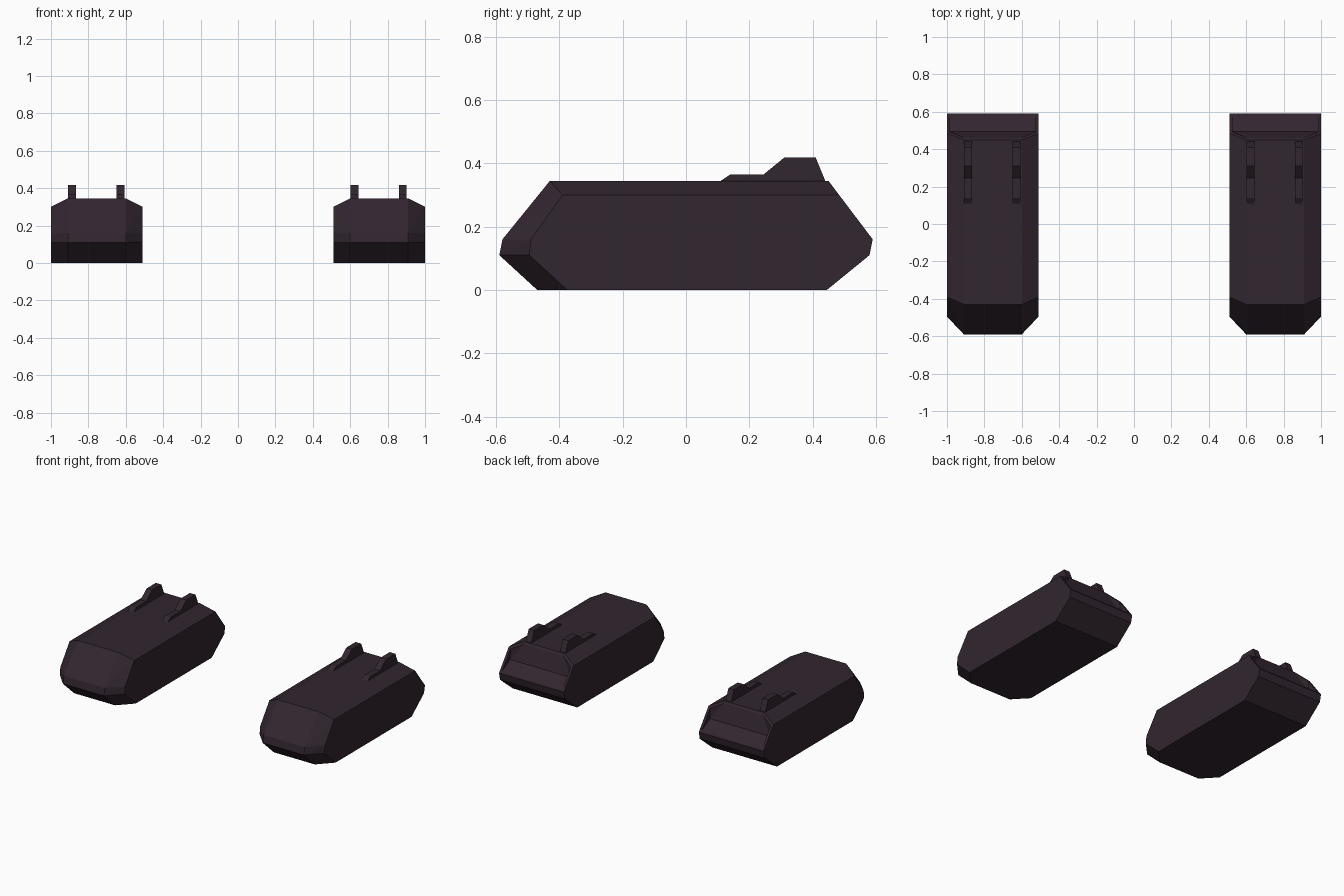
import bpy, bmesh, math
from mathutils import Vector

if "Cube" in bpy.data.objects:
    bpy.data.objects.remove(bpy.data.objects["Cube"])

mat = bpy.data.materials.new("dark plum")
mat.diffuse_color = (0.032, 0.019, 0.029, 1)
mat.use_nodes = True
mat.node_tree.nodes["Principled BSDF"].inputs["Base Color"].default_value = mat.diffuse_color


def finish(name, bm, x):
    bmesh.ops.recalc_face_normals(bm, faces=bm.faces)
    me = bpy.data.meshes.new(name)
    bm.to_mesh(me)
    bm.free()
    ob = bpy.data.objects.new(name, me)
    ob.location.x = x
    me.materials.append(mat)
    bpy.context.collection.objects.link(ob)
    return ob


def convex(name, half_points, x):
    """Convex solid from points given on one side, mirrored across x."""
    bm = bmesh.new()
    for px, y, z in half_points:
        for s in (-1, 1):
            bm.verts.new((s * px, y, z))
    res = bmesh.ops.convex_hull(bm, input=bm.verts)
    junk = [v for v in res["geom_interior"] if isinstance(v, bmesh.types.BMVert)]
    if junk:
        bmesh.ops.delete(bm, geom=junk, context='VERTS')
    bmesh.ops.dissolve_limit(bm, angle_limit=math.radians(1), verts=bm.verts, edges=bm.edges)
    return finish(name, bm, x)


def plate(name, profile, width, x):
    """Side profile (y, z) extruded along x."""
    bm = bmesh.new()
    f = bm.faces.new([bm.verts.new((-width / 2, y, z)) for y, z in profile])
    ext = bmesh.ops.extrude_face_region(bm, geom=[f])
    verts = [v for v in ext["geom"] if isinstance(v, bmesh.types.BMVert)]
    bmesh.ops.translate(bm, verts=verts, vec=(width, 0, 0))
    return finish(name, bm, x)


IN, OUT = 0.155, 0.245


def slope_y(z):
    return 0.45 + (0.345 - z) * 0.757


# pod body: narrow nose, chamfered top, full-width tail
body = [
    (IN, -0.43, 0.345), (IN, -0.58, 0.16), (IN, -0.59, 0.11), (IN, -0.47, 0),
    (OUT, -0.39, 0.30), (OUT, -0.49, 0.16), (OUT, -0.495, 0.11), (OUT, -0.375, 0),
    (IN, 0.45, 0.345), (OUT, slope_y(0.30), 0.30), (OUT, 0.59, 0.16),
    (OUT, 0.58, 0.11), (OUT, 0.445, 0),
]

# recess in the tail slope, pushed out past the surface for a clean cut
rim = [(0.148, slope_y(0.332), 0.332), (0.228, slope_y(0.29), 0.29),
       (0.228, slope_y(0.172), 0.172)]
recess = rim + [(0.228, 0.495, 0.22)]
recess += [(x, y + 0.08, z + 0.06) for x, y, z in rim]

# roof fin side profile
fin = [(0.11, 0.335), (0.11, 0.345), (0.14, 0.365), (0.245, 0.365), (0.31, 0.418),
       (0.41, 0.418), (0.44, 0.345), (0.44, 0.335)]

for side, cx in (("left", -0.755), ("right", 0.755)):
    pod = convex(side + "_pod", body, cx)
    cutter = convex(side + "_recess_cutter", recess, cx)
    cutter.hide_render = True
    cutter.display_type = 'WIRE'
    cut = pod.modifiers.new("tail recess", 'BOOLEAN')
    cut.operation = 'DIFFERENCE'
    cut.solver = 'EXACT'
    cut.object = cutter
    for n, dx in (("a", -0.132), ("b", 0.126)):
        plate(side + "_roof_fin_" + n, fin, 0.042, cx + dx)
